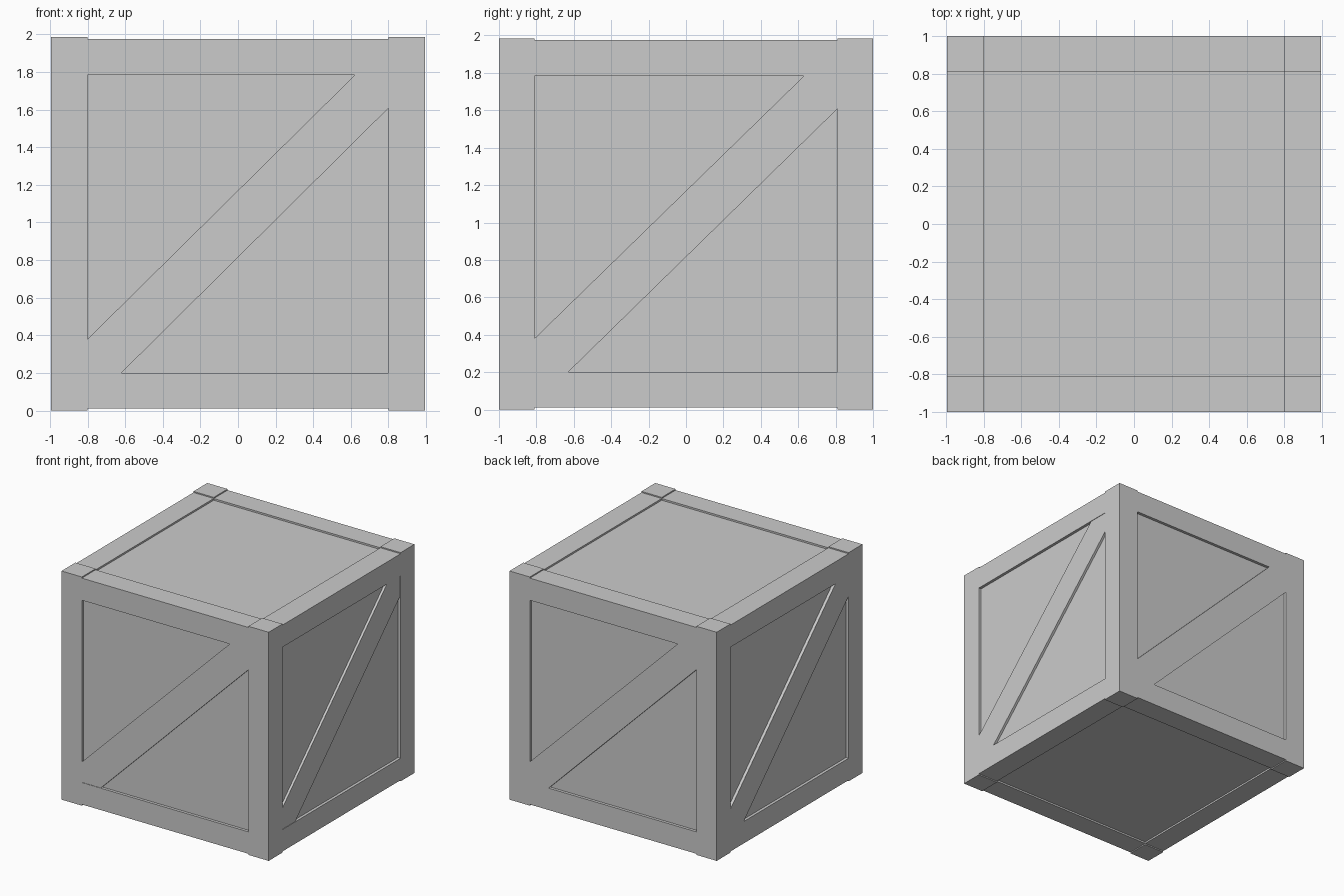
import bpy, bmesh
from math import radians
from mathutils import Matrix

if "Cube" in bpy.data.objects:
    bpy.data.objects.remove(bpy.data.objects["Cube"])

HX, HY, H = 0.995, 1.0, 1.985      # outer half sizes and height
IX, IY = 0.80, 0.81                # inner edges of the corner posts
Z0, Z1, Z2, Z3 = 0.01, 0.20, 1.783, 1.975   # rail levels


def add_object(name, bm):
    bmesh.ops.recalc_face_normals(bm, faces=bm.faces)
    mesh = bpy.data.meshes.new(name)
    bm.to_mesh(mesh)
    bm.free()
    obj = bpy.data.objects.new(name, mesh)
    bpy.context.collection.objects.link(obj)
    return obj


def box(name, lo, hi):
    bm = bmesh.new()
    bmesh.ops.create_cube(bm, size=1)
    for v in bm.verts:
        v.co = [lo[i] + (v.co[i] + 0.5) * (hi[i] - lo[i]) for i in range(3)]
    return add_object(name, bm)


def brace(name, inner, outer, depth, angle):
    # Diagonal board clipped to the frame opening, then turned to its side
    outline = [(-inner, Z1), (-inner + 0.18, Z1), (inner, Z2 - 0.175),
               (inner, Z2), (inner - 0.18, Z2), (-inner, Z1 + 0.18)]
    bm = bmesh.new()
    face = bm.faces.new([bm.verts.new((x, -outer, z)) for x, z in outline])
    ext = bmesh.ops.extrude_face_region(bm, geom=[face])
    verts = [g for g in ext["geom"] if isinstance(g, bmesh.types.BMVert)]
    bmesh.ops.translate(bm, verts=verts, vec=(0, depth, 0))
    bm.transform(Matrix.Rotation(radians(angle), 4, 'Z'))
    return add_object(name, bm)


# Recessed panels, formed by one inner box
box("crate_panels", (-HX + 0.025, -HY + 0.025, 0.025),
    (HX - 0.025, HY - 0.025, 1.96))

# Corner posts
for sx in (-1, 1):
    for sy in (-1, 1):
        xs, ys = sorted((sx * IX, sx * HX)), sorted((sy * IY, sy * HY))
        box("corner_post", (xs[0], ys[0], 0), (xs[1], ys[1], H))

# Top and bottom rails
for label, lo, hi in (("bottom", Z0, Z1), ("top", Z2, Z3)):
    for s in (-1, 1):
        ys, xs = sorted((s * IY, s * HY)), sorted((s * IX, s * HX))
        box(label + "_cross_rail", (-IX, ys[0], lo), (IX, ys[1], hi))
        box(label + "_side_rail", (xs[0], -IY, lo), (xs[1], IY, hi))

# Diagonal braces: front and right sit slightly behind the frame
brace("front_brace", IX, HY - 0.004, 0.04, 0)
brace("right_brace", IY, HX - 0.004, 0.04, 90)
brace("back_brace", IX, HY, 0.04, 180)
brace("left_brace", IY, HX, 0.04, 270)
